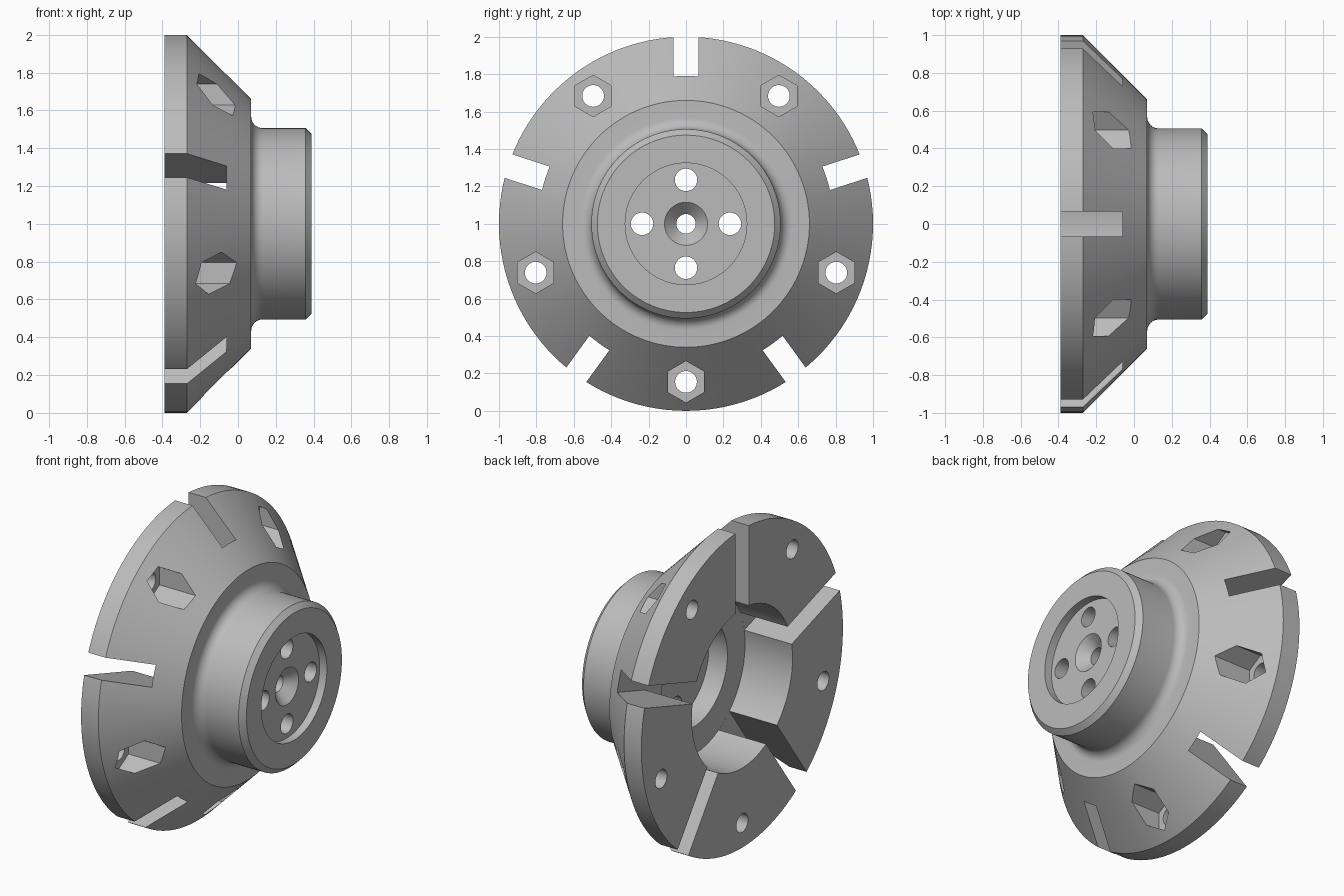
import bpy, bmesh
from math import sin, cos, pi, radians
from mathutils import Vector

default = bpy.data.objects.get("Cube")
if default:
    bpy.data.objects.remove(default, do_unlink=True)

AXIS_Z = 1.0
BACK, FRONT = -0.39, 0.39
BORE_END = -0.06

grey = bpy.data.materials.new("machined_grey")
grey.use_nodes = True
colour = (0.5, 0.5, 0.5, 1)
grey.diffuse_color = colour
grey.node_tree.nodes["Principled BSDF"].inputs["Base Color"].default_value = colour


def finish(name, bm):
    bmesh.ops.recalc_face_normals(bm, faces=bm.faces[:])
    mesh = bpy.data.meshes.new(name)
    bm.to_mesh(mesh)
    bm.free()
    mesh.materials.append(grey)
    obj = bpy.data.objects.new(name, mesh)
    bpy.context.collection.objects.link(obj)
    return obj


def lathe(name, profile, steps):
    """Spin a closed (x, radius) profile around the x axis."""
    bm = bmesh.new()
    verts = [bm.verts.new((x, 0, AXIS_Z + r)) for x, r in profile]
    edges = [bm.edges.new((v, verts[i - 1])) for i, v in enumerate(verts)]
    bmesh.ops.spin(bm, geom=verts + edges, cent=(0, 0, AXIS_Z), axis=(1, 0, 0),
                   angle=2 * pi, steps=steps, use_merge=True)
    bmesh.ops.remove_doubles(bm, verts=bm.verts[:], dist=1e-5)
    return finish(name, bm)


def prism(name, outline, x0, x1):
    """Extrude a (y, z) outline, relative to the axis, along x."""
    bm = bmesh.new()
    face = bm.faces.new([bm.verts.new((x0, y, AXIS_Z + z)) for y, z in outline])
    new = bmesh.ops.extrude_face_region(bm, geom=[face])["geom"]
    moved = [v for v in new if isinstance(v, bmesh.types.BMVert)]
    bmesh.ops.translate(bm, verts=moved, vec=(x1 - x0, 0, 0))
    return finish(name, bm)


def polygon(centre, radius, sides):
    """Regular outline with a corner pointing up."""
    return [(centre.x + radius * sin(2 * pi * i / sides),
             centre.y + radius * cos(2 * pi * i / sides)) for i in range(sides)]


def polar(radius, degrees):
    return Vector((radius * cos(radians(degrees)), radius * sin(radians(degrees))))


def cut(body, cutter):
    mod = body.modifiers.new(cutter.name, "BOOLEAN")
    mod.operation = "DIFFERENCE"
    mod.solver = "EXACT"
    mod.object = cutter
    bpy.context.view_layer.objects.active = body
    bpy.ops.object.modifier_apply(modifier=mod.name)
    bpy.data.objects.remove(cutter, do_unlink=True)


# Turned body: conical flange, filleted hub, countersunk web, stepped bore
fillet = [(0.13 - 0.06 * cos(t), 0.566 - 0.06 * sin(t))
          for t in (i * pi / 16 for i in range(9))]
profile = [(BACK, 1), (-0.27, 1), (0.07, 0.66), *fillet,
           (FRONT - 0.032, 0.506), (FRONT, 0.474),
           (FRONT, 0.325), (0.34, 0.325), (0.34, 0.115), (0.277, 0.052),
           (0.07, 0.052), (0.07, 0.325), (BORE_END, 0.325),
           (BORE_END, 0.5), (BACK, 0.5)]
body = lathe("flanged_hub", profile, 120)

for i in range(5):
    # Radial slot through the flange wall
    angle = 90 + 72 * i
    side = polar(0.066, angle + 90)
    inner, outer = polar(0.47, angle), polar(1.1, angle)
    slot = [inner - side, outer - side, outer + side, inner + side]
    cut(body, prism("slot_cutter", slot, BACK - 0.1, BORE_END - 0.0005))

    # Hexagonal nut pocket with a bolt hole behind it
    centre = polar(0.845, angle + 36)
    cut(body, prism("pocket_cutter", polygon(centre, 0.111, 6), -0.265, 0.2))
    cut(body, prism("bolt_hole_cutter", polygon(centre, 0.058, 40), BACK - 0.1, -0.2))

# Four holes through the web
for i in range(4):
    cut(body, prism("web_hole_cutter", polygon(polar(0.235, 90 * i), 0.06, 40), 0, 0.5))

bpy.ops.object.select_all(action="DESELECT")
body.select_set(True)
bpy.context.view_layer.objects.active = body
bpy.ops.object.shade_smooth_by_angle(angle=radians(25))
